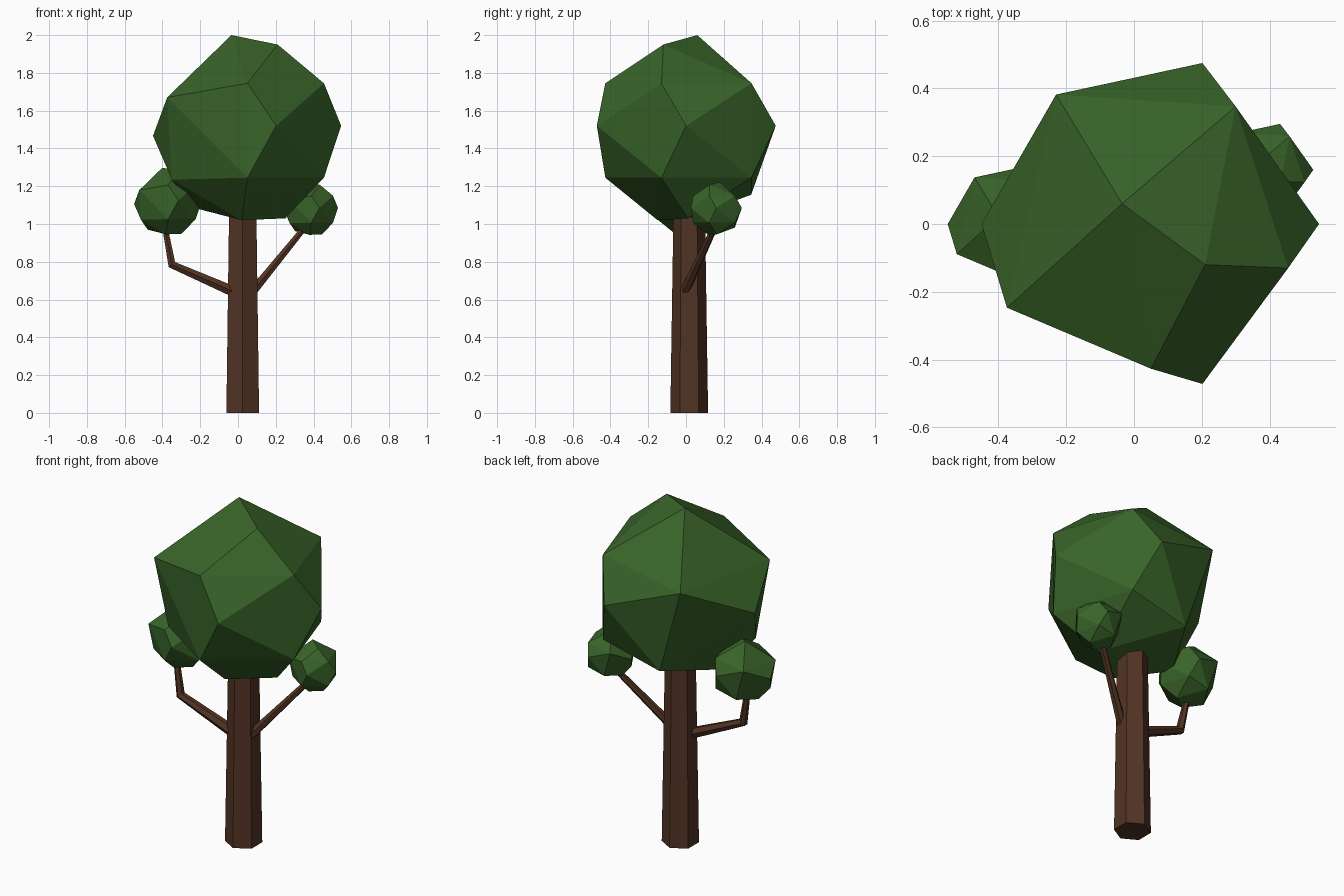
import bpy, bmesh
from math import cos, sin, pi
from mathutils import Vector

if "Cube" in bpy.data.objects:
    bpy.data.objects.remove(bpy.data.objects["Cube"])


def material(name, rgb):
    m = bpy.data.materials.new(name)
    m.diffuse_color = (*rgb, 1)
    m.use_nodes = True
    m.node_tree.nodes["Principled BSDF"].inputs["Base Color"].default_value = m.diffuse_color
    return m


GREEN = material("leaf_green", (0.04, 0.125, 0.022))
BROWN = material("bark_brown", (0.085, 0.034, 0.018))


def finish(name, bm, mat):
    bmesh.ops.recalc_face_normals(bm, faces=bm.faces)
    me = bpy.data.meshes.new(name)
    bm.to_mesh(me)
    bm.free()
    me.materials.append(mat)
    ob = bpy.data.objects.new(name, me)
    bpy.context.collection.objects.link(ob)
    return ob


def limb(name, path, radii, sides=6, turn=0.0):
    """Closed faceted tube through the path, with a radius at each point."""
    bm = bmesh.new()
    pts = [Vector(p) for p in path]
    rings = []
    for i, (p, r) in enumerate(zip(pts, radii)):
        t = Vector()
        if i > 0:
            t += (p - pts[i - 1]).normalized()
        if i < len(pts) - 1:
            t += (pts[i + 1] - p).normalized()
        t.normalize()
        u = Vector((0, 1, 0))
        u = (u - t * u.dot(t)).normalized()
        v = t.cross(u)
        rings.append([bm.verts.new(p + r * (u * cos(turn + 2 * pi * k / sides)
                                            + v * sin(turn + 2 * pi * k / sides)))
                      for k in range(sides)])
    for a, b in zip(rings, rings[1:]):
        for k in range(sides):
            n = (k + 1) % sides
            bm.faces.new((a[k], a[n], b[n], b[k]))
    bm.faces.new(rings[0])
    bm.faces.new(rings[-1])
    return finish(name, bm, BROWN)


# Irregular low-poly leaf clump, wrapped as a convex hull
CLUMP_CENTRE = Vector((0.047, 0, 1.52))
CLUMP = [
    (-0.035, 0.06, 2.0), (0.21, -0.12, 1.95),                             # crown
    (0.30, 0.347, 1.745), (0.455, -0.13, 1.745), (0.05, -0.427, 1.745),   # upper
    (-0.375, -0.247, 1.67), (-0.23, 0.382, 1.67),
    (0.546, 0, 1.52), (0.202, 0.475, 1.52), (0.202, -0.472, 1.52),        # middle
    (-0.45, 0, 1.467),
    (0.30, 0.347, 1.245), (0.455, -0.13, 1.245), (0.05, -0.427, 1.245),   # lower
    (-0.35, -0.15, 1.235), (-0.07, 0.345, 1.155),
    (-0.25, 0.02, 1.09), (0.02, -0.15, 1.02), (0.25, 0.01, 1.03),         # underside
]


def clump(name, centre, scale):
    bm = bmesh.new()
    for p in CLUMP:
        bm.verts.new(Vector(centre) + (Vector(p) - CLUMP_CENTRE) * scale)
    bmesh.ops.convex_hull(bm, input=bm.verts[:])
    return finish(name, bm, GREEN)


# Leaves
clump("canopy", CLUMP_CENTRE, 1.0)
clump("left_leaves", (-0.371, 0, 1.125), 0.36)
clump("right_leaves", (0.387, 0.16, 1.085), 0.285)

# Trunk and branches
limb("trunk", [(0.025, 0.017, 0), (0.025, 0.017, 1.16)], [0.1, 0.082])
limb("left_branch", [(0.0, -0.005, 0.632), (-0.35, -0.035, 0.785), (-0.39, -0.02, 1.0)],
     [0.033, 0.025, 0.016])
limb("right_branch", [(0.055, -0.02, 0.615), (0.36, 0.155, 0.99)], [0.027, 0.017])
